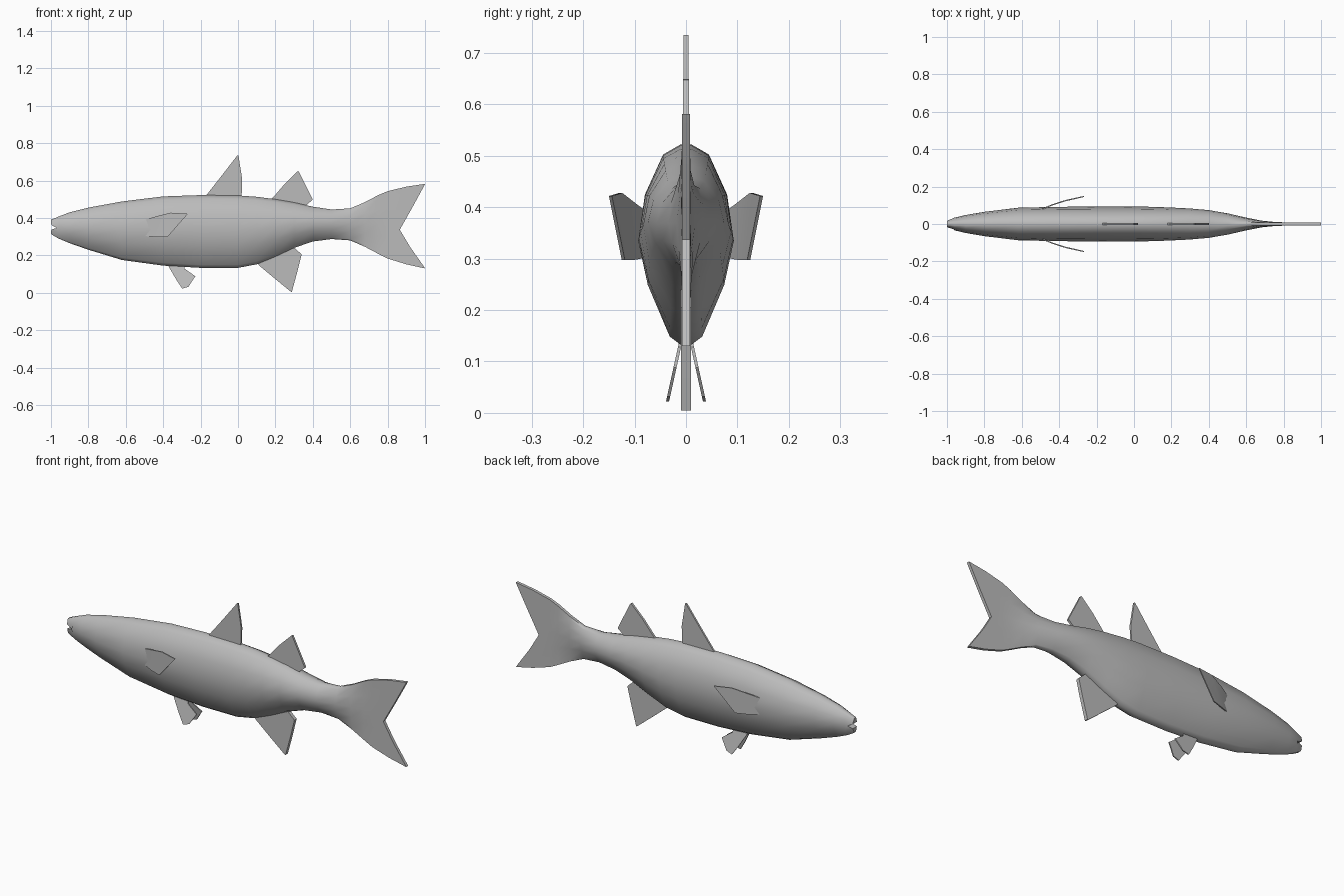
import bpy, bmesh, math

if "Cube" in bpy.data.objects:
    bpy.data.objects.remove(bpy.data.objects["Cube"])

grey = bpy.data.materials.new("plain grey")
grey.diffuse_color = (0.5, 0.5, 0.5, 1)
grey.use_nodes = True
grey.node_tree.nodes["Principled BSDF"].inputs["Base Color"].default_value = grey.diffuse_color


def finish(name, bm, angle):
    bmesh.ops.recalc_face_normals(bm, faces=bm.faces)
    mesh = bpy.data.meshes.new(name)
    bm.to_mesh(mesh)
    bm.free()
    mesh.materials.append(grey)
    obj = bpy.data.objects.new(name, mesh)
    bpy.context.collection.objects.link(obj)
    bpy.ops.object.select_all(action='DESELECT')
    obj.select_set(True)
    bpy.context.view_layer.objects.active = obj
    bpy.ops.object.shade_smooth_by_angle(angle=math.radians(angle))
    return obj


def fin(name, edge_a, edge_b, half, y_at=lambda x, z: 0.0, mirror=False):
    """Thin plate spanned between two outlines given as (x, z) points."""
    bm = bmesh.new()
    rows = []
    for (xa, za), (xb, zb) in zip(edge_a, edge_b):
        rows.append([bm.verts.new((x, y_at(x, z) + s * half, z))
                     for x, z, s in ((xa, za, -1), (xb, zb, -1), (xb, zb, 1), (xa, za, 1))])
    for r, q in zip(rows, rows[1:]):
        for i in range(4):
            j = (i + 1) % 4
            bm.faces.new((r[i], r[j], q[j], q[i]))
    bm.faces.new(rows[0])
    bm.faces.new(rows[-1])
    obj = finish(name, bm, 35)
    if mirror:
        mod = obj.modifiers.new("both sides", 'MIRROR')
        mod.use_axis = (False, True, False)
    return obj


# Body cross-section: depth fraction from the back, width fraction
section = [(0, .12), (.05, .48), (.25, .86), (.48, 1), (.7, .8), (.96, .34), (1, .12)]

# Body stations: x, back height, belly height, half width
stations = [
    (-.96, .407, .29, .034), (-.9, .43, .265, .048), (-.8, .455, .23, .065),
    (-.62, .488, .175, .087), (-.4, .515, .145, .092), (-.2, .522, .133, .093),
    (0, .52, .133, .093), (.1, .513, .152, .092), (.2, .5, .193, .088),
    (.3, .483, .24, .083), (.4, .46, .274, .074), (.5, .445, .287, .057),
    (.6, .451, .28, .034), (.68, .485, .245, .018), (.75, .522, .208, .011),
    (.8, .543, .183, .009)]

# Mouth ring and the two forked tail rings as (x, z) per level
mouth = [(-1, .39), (-1, .385), (-.998, .362), (-.968, .346), (-.998, .338), (-1, .315), (-.995, .31)]
fork = [(.9, .567), (.89, .547), (.86, .44), (.838, .335), (.86, .25), (.89, .17), (.9, .152)]
tail_end = [(1, .582), (.99, .562), (.93, .452), (.865, .337), (.92, .245), (.987, .15), (1, .13)]


def width(half, f):
    return max(half * f, min(half, .008))


rings = [[(x, width(.021, f), z) for (x, z), (_, f) in zip(mouth, section)]]
for x, top, bottom, half in stations:
    rings.append([(x, width(half, f), top + (bottom - top) * t) for t, f in section])
for pts in (fork, tail_end):
    rings.append([(x, .008, z) for x, z in pts])

# Body and tail as one loft, with notched mouth and tail caps
bm = bmesh.new()
loops = [[bm.verts.new(p) for p in ring] +
         [bm.verts.new((x, -y, z)) for x, y, z in reversed(ring)] for ring in rings]
n = len(loops[0])
for a, b in zip(loops, loops[1:]):
    for i in range(n):
        j = (i + 1) % n
        bm.faces.new((a[i], a[j], b[j], b[i]))
for loop in (loops[0], loops[-1]):
    for i in range(n // 2 - 1):
        bm.faces.new((loop[i], loop[i + 1], loop[n - 2 - i], loop[n - 1 - i]))
finish("body_and_tail", bm, 48)

# Fins on the centre line
fin("front_dorsal_fin",
    [(-.19, .49), (-.165, .527), (-.08, .635), (-.003, .735)],
    [(.01, .49), (.02, .53), (.022, .61), (.002, .735)], .005)
fin("rear_dorsal_fin",
    [(.16, .485), (.19, .512), (.25, .582), (.32, .65)],
    [(.36, .455), (.365, .468), (.40, .498), (.325, .648)], .006)
fin("anal_fin",
    [(.1, .175), (.11, .148), (.2, .073), (.283, .005)],
    [(.28, .26), (.34, .205), (.318, .115), (.288, .005)], .0095)

# Paired belly fins splay outwards below the body
fin("pelvic_fin",
    [(-.38, .16), (-.365, .13), (-.33, .07), (-.298, .022)],
    [(-.29, .15), (-.285, .128), (-.228, .088), (-.265, .032)], .003,
    lambda x, z: .01 + (.14 - z) * .22, True)

# Paired side fins sweep back and away from the flanks
fin("pectoral_fin",
    [(-.53, .38), (-.45, .405), (-.36, .428), (-.268, .422)],
    [(-.565, .278), (-.51, .304), (-.44, .298), (-.378, .297)], .003,
    lambda x, z: .147 - .62 * (x + .268) ** 2 + .16 * (x + .268), True)
